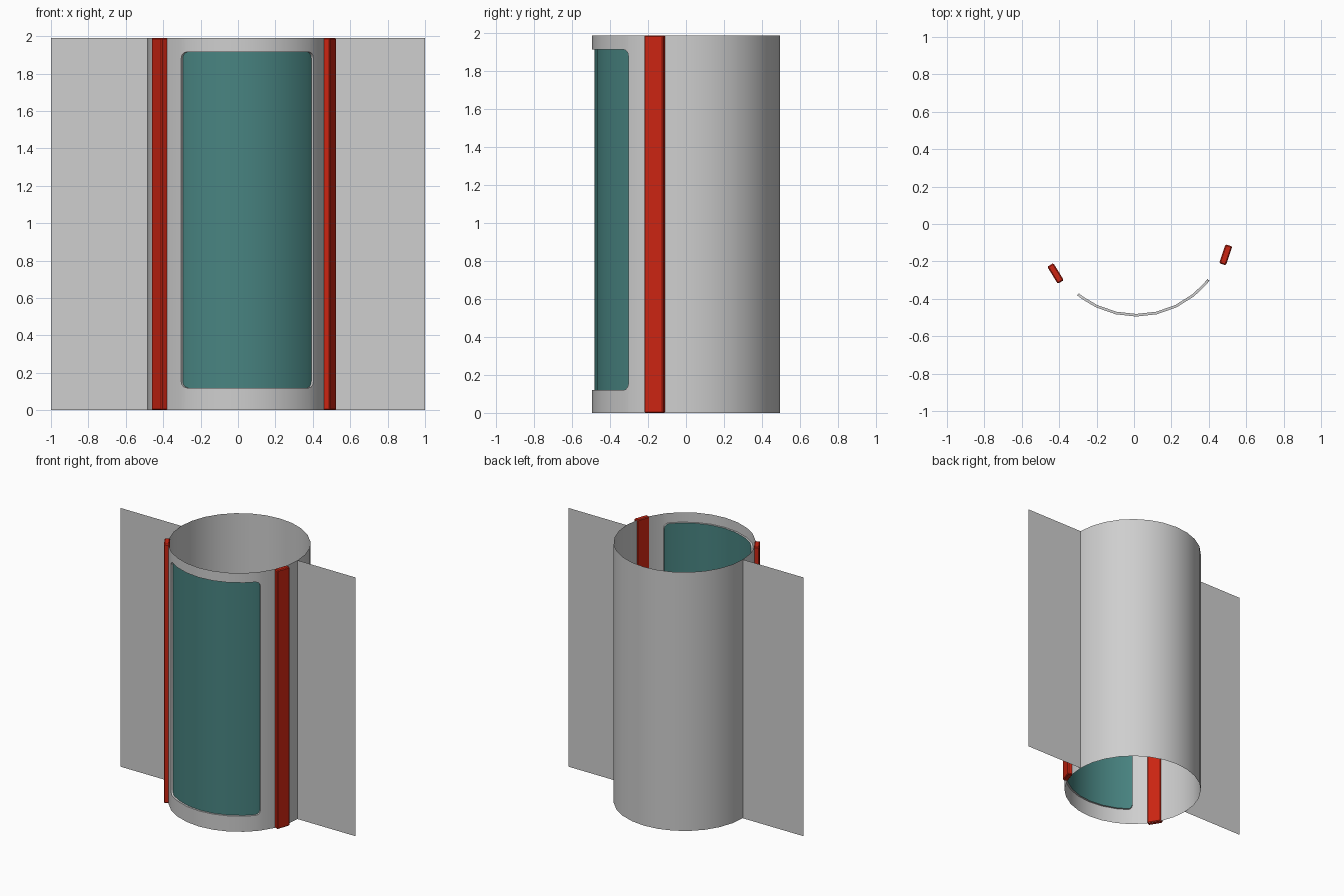
import bpy, bmesh
from math import sin, cos, radians, sqrt
from mathutils import Matrix, Vector

cube = bpy.data.objects.get("Cube")
if cube:
    bpy.data.objects.remove(cube, do_unlink=True)

HEIGHT, RADIUS, DEPTH = 1.99, 0.495, 0.014
CENTRE = Vector((0.012, 0, 0))
STEP = 360 / 28
A0, A1 = -39.7, 52.2          # opening, degrees round from the front
Z0, Z1, CORNER = 0.12, 1.915, 0.035


def material(name, rgb):
    m = bpy.data.materials.new(name)
    m.use_nodes = True
    m.diffuse_color = (*rgb, 1)
    m.node_tree.nodes["Principled BSDF"].inputs["Base Color"].default_value = (*rgb, 1)
    return m


grey = material("light grey", (0.62, 0.62, 0.62))
teal = material("teal", (0.065, 0.23, 0.22))
red = material("red", (0.6, 0.018, 0.006))


def wrap(angle, z, r=RADIUS):
    a = radians(angle)
    return CENTRE + Vector((r * sin(a), -r * cos(a), z))


def make(name, quads, mat, smooth=True):
    bm = bmesh.new()
    for q in quads:
        bm.faces.new([bm.verts.new(p) for p in q])
    bmesh.ops.remove_doubles(bm, verts=bm.verts, dist=0.0002)
    mesh = bpy.data.meshes.new(name)
    bm.to_mesh(mesh)
    bm.free()
    ob = bpy.data.objects.new(name, mesh)
    bpy.context.collection.objects.link(ob)
    mesh.materials.append(mat)
    if smooth:
        bpy.ops.object.select_all(action='DESELECT')
        ob.select_set(True)
        bpy.context.view_layer.objects.active = ob
        bpy.ops.object.shade_smooth_by_angle(angle=radians(35))
    return ob


# Columns across the opening, with extra ones in the rounded corners
corner_angle = CORNER / radians(1) / RADIUS
turns = [corner_angle * (1 - cos(radians(t))) for t in (0, 30, 60, 90)]
inner = [k * STEP for k in range(-14, 15)
         if A0 + corner_angle < k * STEP < A1 - corner_angle]
opening = [A0 + t for t in turns] + inner + [A1 - t for t in reversed(turns)]
outside = [A1] + [k * STEP for k in range(28)
                  if A1 < k * STEP < A0 + 360] + [A0 + 360]


def inset(angle):
    d = max(0, 1 - min(angle - A0, A1 - angle) / corner_angle)
    return CORNER * (1 - sqrt(max(0, 1 - d * d)))


def band(columns, low, high, r=RADIUS):
    return [(wrap(a, low(a), r), wrap(b, low(b), r),
             wrap(b, high(b), r), wrap(a, high(a), r))
            for a, b in zip(columns, columns[1:])]


def floor(a): return 0


def roof(a): return HEIGHT


def sill(a): return Z0 + inset(a)


def head(a): return Z1 - inset(a)


# Thin round shell with a rounded opening
make("shell", band(outside, floor, roof) + band(opening, floor, sill)
     + band(opening, head, roof), grey)

# Rim turning inward round the opening
outline = [(a, sill(a)) for a in opening] + [(a, head(a)) for a in reversed(opening)]
back = RADIUS - DEPTH
make("opening_rim", [(wrap(*p), wrap(*q), wrap(*q, back), wrap(*p, back))
                     for p, q in zip(outline, outline[1:] + outline[:1])], grey)

# Curved panel set back in the opening
make("curved_panel", band(opening, sill, head, back), teal)

# Flat wings on both sides
for name, side in (("left_wing", 1), ("right_wing", -1)):
    x = CENTRE.x + side * RADIUS
    make(name, [((x, 0, 0), (side, 0, 0), (side, 0, HEIGHT), (x, 0, HEIGHT))],
         grey, smooth=False)

# Upright bars set into the shell beside the opening
for name, angle in (("left_bar", 71), ("right_bar", -58.5)):
    bm = bmesh.new()
    bmesh.ops.create_cube(bm, size=1)
    bmesh.ops.scale(bm, vec=(0.107, 0.038, HEIGHT), verts=bm.verts)
    bmesh.ops.bevel(bm, geom=bm.edges[:], offset=0.006, segments=1, affect='EDGES')
    place = Matrix.Translation(wrap(angle, HEIGHT / 2, 0.506))
    bm.transform(place @ Matrix.Rotation(radians(angle), 4, 'Z'))
    mesh = bpy.data.meshes.new(name)
    bm.to_mesh(mesh)
    bm.free()
    mesh.materials.append(red)
    bpy.context.collection.objects.link(bpy.data.objects.new(name, mesh))
